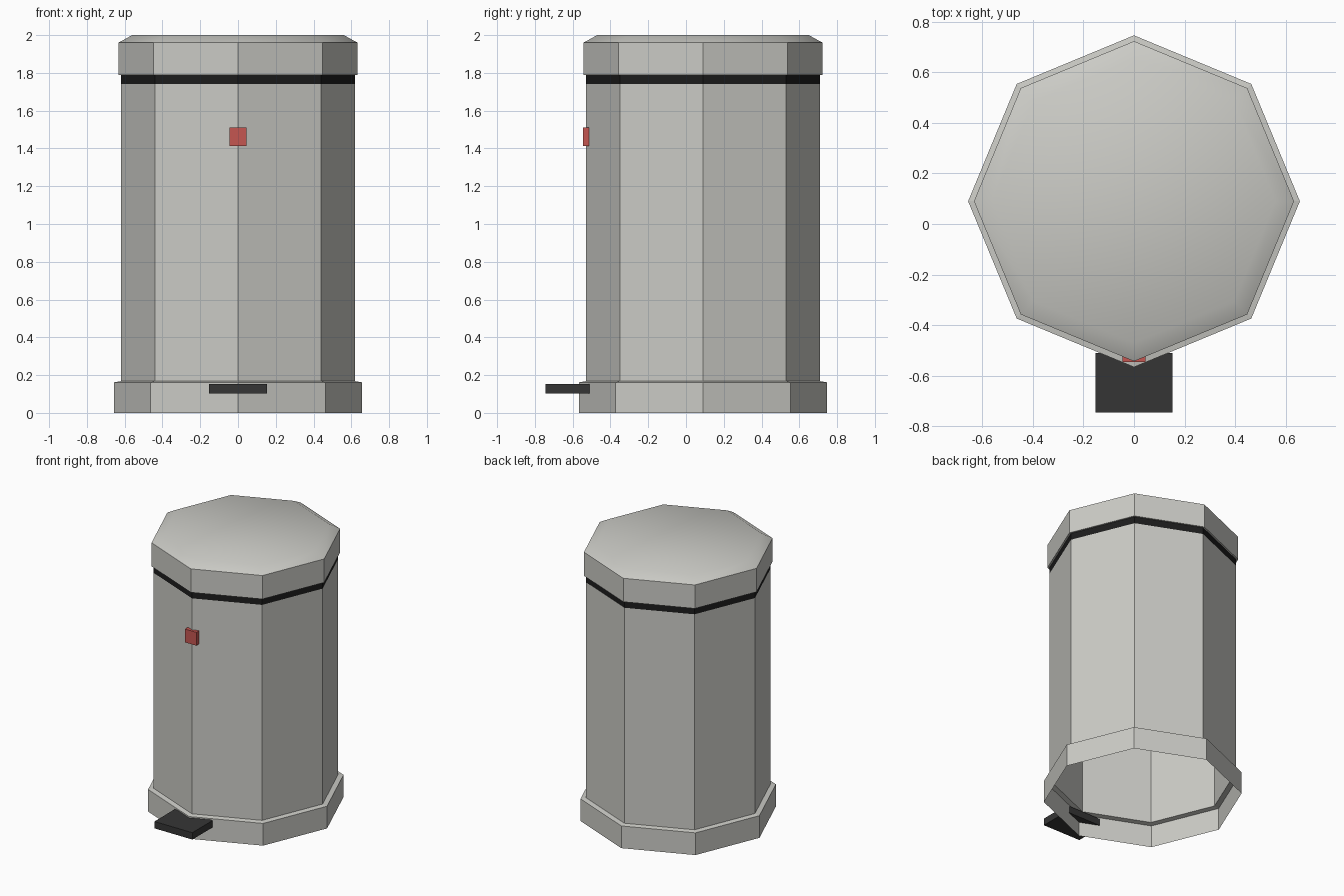
import bpy, bmesh, math

if "Cube" in bpy.data.objects:
    bpy.data.objects.remove(bpy.data.objects["Cube"])

CENTRE_Y = 0.09
SIDES = 8


def material(name, colour):
    m = bpy.data.materials.new(name)
    m.diffuse_color = (*colour, 1.0)
    m.use_nodes = True
    m.node_tree.nodes["Principled BSDF"].inputs["Base Color"].default_value = m.diffuse_color
    return m


steel = material("brushed_steel", (0.60, 0.60, 0.565))
rubber = material("black_rubber", (0.012, 0.012, 0.012))
pedal_mat = material("dark_plastic", (0.036, 0.036, 0.036))
red = material("red_badge", (0.56, 0.093, 0.083))


def finish(bm, name, mat):
    mesh = bpy.data.meshes.new(name)
    bm.to_mesh(mesh)
    bm.free()
    mesh.materials.append(mat)
    ob = bpy.data.objects.new(name, mesh)
    bpy.context.collection.objects.link(ob)
    return ob


def shell(name, profile, mat, cap=False):
    """Octagonal shell from (radius, height) points, listed bottom to top."""
    bm = bmesh.new()
    rings = []
    for r, z in profile:
        ring = []
        for i in range(SIDES):
            a = 2 * math.pi * i / SIDES
            ring.append(bm.verts.new((r * math.cos(a), CENTRE_Y + r * math.sin(a), z)))
        rings.append(ring)
    for low, high in zip(rings, rings[1:]):
        for i in range(SIDES):
            j = (i + 1) % SIDES
            bm.faces.new((low[i], low[j], high[j], high[i]))
    if cap:
        bm.faces.new(rings[-1])
    return finish(bm, name, mat)


def box(name, lo, hi, mat):
    bm = bmesh.new()
    bmesh.ops.create_cube(bm, size=1)
    for v in bm.verts:
        v.co = [(a + b) / 2 + c * (b - a) for a, b, c in zip(lo, hi, v.co)]
    return finish(bm, name, mat)


# Foot ring, open underneath, with a narrow ledge up to the body
shell("base_ring", [(0.656, 0), (0.656, 0.162), (0.62, 0.168)], steel)

# Straight body and the dark seal below the lid
shell("body", [(0.62, 0.168), (0.62, 1.74)], steel)
shell("lid_seal", [(0.62, 1.74), (0.62, 1.788)], rubber)

# Lid with an overhanging lip and a softly shaded bevelled top
lid = shell("lid", [(0.62, 1.788), (0.633, 1.788), (0.633, 1.96), (0.56, 2.0)],
            steel, cap=True)
bpy.context.view_layer.objects.active = lid
lid.select_set(True)
bpy.ops.object.shade_smooth_by_angle(angle=math.radians(35))

# Foot pedal and front badge
box("foot_pedal", (-0.153, -0.745, 0.103), (0.153, -0.51, 0.153), pedal_mat)
box("front_badge", (-0.046, -0.546, 1.413), (0.046, -0.514, 1.51), red)
